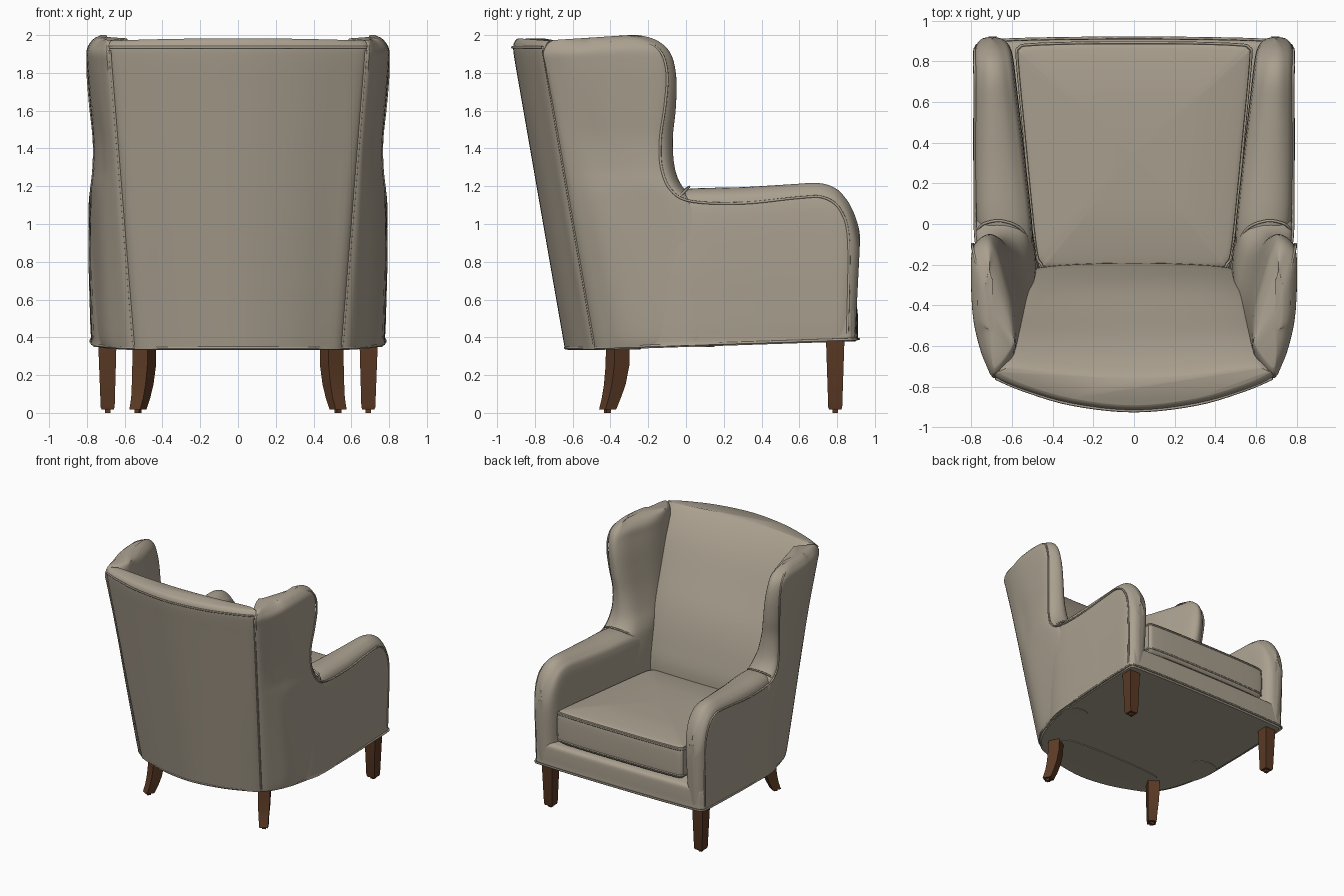
import bpy
import bmesh
import math
from mathutils import Vector

if "Cube" in bpy.data.objects:
    bpy.data.objects.remove(bpy.data.objects["Cube"], do_unlink=True)


def make_material(name, color):
    material = bpy.data.materials.new(name)
    material.use_nodes = True
    material.diffuse_color = color
    material.node_tree.nodes["Principled BSDF"].inputs["Base Color"].default_value = color
    return material


FABRIC = make_material("taupe fabric", (0.40, 0.35, 0.275, 1))
WOOD = make_material("dark walnut", (0.105, 0.042, 0.018, 1))


def spline(points, closed, sub):
    """Smooth curve through the points, sub samples per span."""
    if sub == 1:
        return [Vector(p) for p in points]
    pts = [Vector(p) for p in points]
    count = len(pts)

    def pick(i):
        return pts[i % count] if closed else pts[max(0, min(count - 1, i))]

    result = []
    for i in range(count if closed else count - 1):
        a, b, c, d = (pick(i + k) for k in (-1, 0, 1, 2))
        for step in range(sub):
            t = step / sub
            result.append(b + (c - a) * (t / 2) + (a * 2 - b * 5 + c * 4 - d) * (t * t / 2)
                          + (b * 3 - a - c * 3 + d) * (t ** 3 / 2))
    if not closed:
        result.append(pts[-1])
    return result


def loft(name, rings, material, sub=4, mirror=False):
    """Skin closed key rings into a capped solid."""
    rings = [spline(ring, True, sub) for ring in rings]
    columns = [spline(column, False, sub) for column in zip(*rings)]
    bm = bmesh.new()
    grid = [[bm.verts.new(p) for p in row] for row in zip(*columns)]
    size = len(columns)
    for low, high in zip(grid, grid[1:]):
        for i in range(size):
            j = (i + 1) % size
            bm.faces.new((low[i], low[j], high[j], high[i]))
    bm.faces.new(grid[0])
    bm.faces.new(grid[-1])
    bmesh.ops.recalc_face_normals(bm, faces=bm.faces)
    for face in bm.faces:
        face.smooth = True
    for edge in bm.edges:
        edge.smooth = edge.calc_face_angle(0) < math.radians(40)
    mesh = bpy.data.meshes.new(name)
    bm.to_mesh(mesh)
    bm.free()
    mesh.materials.append(material)
    obj = bpy.data.objects.new(name, mesh)
    bpy.context.collection.objects.link(obj)
    if mirror:
        obj.modifiers.new("mirror", "MIRROR")


def piping(name, points, closed=False, radius=0.007):
    """Thin fabric cord along a smooth path."""
    path = spline(points, closed, 5)
    curve = bpy.data.curves.new(name, "CURVE")
    curve.dimensions = "3D"
    curve.bevel_depth = radius
    curve.bevel_resolution = 1
    line = curve.splines.new("POLY")
    line.points.add(len(path) - 1)
    for point, co in zip(line.points, path):
        point.co = (*co, 1)
    line.use_cyclic_u = closed
    curve.materials.append(FABRIC)
    bpy.context.collection.objects.link(bpy.data.objects.new(name, curve))


def both_sides(half):
    """Complete a half outline that runs from front centre to back centre."""
    return half + [(-p[0], *p[1:]) for p in reversed(half[1:-1])]


def seam(z):
    """Back corner seam: half width and depth at a height."""
    t = (min(z, 1.94) - 0.33) / 1.61
    return 0.55 + 0.13 * t, -0.48 - 0.28 * t


# Backrest: bowed rear panel, cushioned front that rolls over the top
def back_ring(z, front, half, bow=0, shrink=0):
    xs, ys = seam(z)
    ys += shrink
    xs -= shrink / 2
    plan = [(0, front + 0.02 - bow), (half * 0.5, front + 0.015 - bow * 0.75),
            (half - 0.06, front - bow * 0.2), (half, front - 0.03),
            (xs - 0.01, (ys + front - 0.03) / 2), (xs, ys), (xs * 0.8, ys - 0.06),
            (xs * 0.45, ys - 0.127), (0, ys - 0.16)]
    drop = min(0.012, shrink)
    return both_sides([(x, y, z - drop * (x / xs) ** 2) for x, y in plan])


back_rows = [(0.335, -0.26, 0.48), (0.8, -0.21, 0.5), (1.05, -0.25, 0.52), (1.3, -0.33, 0.55),
             (1.55, -0.44, 0.58, 0.02), (1.75, -0.53, 0.61, 0.04), (1.87, -0.6, 0.635, 0.055),
             (1.935, -0.645, 0.64, 0.07, 0.004), (1.968, -0.668, 0.64, 0.085, 0.014),
             (1.983, -0.685, 0.64, 0.095, 0.03)]
loft("backrest", [back_ring(*row) for row in back_rows], FABRIC)


# Wings: outer side panels that curl round to a padded front edge
def wing_ring(z, front, outer, inner, shrink=0):
    xs, ys = seam(z)
    s = shrink
    outer, inner, front = outer - s, inner + s, front - s
    taper = max(0, 1.94 - z) / 1.61
    plan = [(xs, ys + s),
            (xs + (outer - xs) * 0.42, ys + 0.07 + 0.02 * taper + s),
            (outer - 0.03 - 0.04 * taper, ys + 0.19 + 0.01 * taper + s),
            (outer - 0.005 - 0.025 * taper, (ys + front) / 2 + 0.08 * taper),
            (outer, front - 0.1), (outer - 0.025, front - 0.03), ((outer + inner) / 2, front),
            (inner + 0.04, front - 0.055), (inner, front - 0.18),
            ((inner + xs - 0.1) / 2 - 0.02, (ys + front) / 2 - 0.03), (xs - 0.09, ys + 0.12 + s)]
    lift = max(0, min(1, (z - 1.6) / 0.35))
    return [(x, y, z - 0.065 * lift * max(0, -0.3 - y)) for x, y in plan]


wing_rows = [(0.35, 0.15, 0.765, 0.5), (0.45, 0.15, 0.776, 0.5), (0.9, 0.15, 0.782, 0.5),
             (1.1, 0.07, 0.78, 0.505), (1.2, -0.02, 0.775, 0.515), (1.3, -0.06, 0.765, 0.54),
             (1.45, -0.07, 0.765, 0.57), (1.6, -0.055, 0.78, 0.595), (1.75, -0.05, 0.793, 0.615),
             (1.86, -0.065, 0.8, 0.63), (1.93, -0.1, 0.798, 0.635), (1.975, -0.14, 0.79, 0.635, 0.02),
             (1.995, -0.18, 0.785, 0.635, 0.045), (2, -0.2, 0.78, 0.635, 0.06)]
loft("wings", [wing_ring(*row) for row in wing_rows], FABRIC, mirror=True)


def bottom(y):
    """Height of the gently rising underside."""
    return 0.333 + 0.045 * max(0, y + 0.48) / 1.36


# Arms: rounded tops that roll down over the front, full height to the underside
def arm_ring(y, top, shrink=0):
    inner = 0.5 + 0.1 * max(0, y) / 0.85 + shrink
    outer = 0.787 - shrink - 0.35 * max(0, -y)
    mid = (inner + outer) / 2
    low = bottom(y) + 0.006 + shrink / 2
    section = [(outer - 0.03, low), (outer - 0.01, low + 0.03), (outer - 0.002, 0.6),
               (outer + 0.003, 0.82), (outer - 0.004, top - 0.1), (outer - 0.045, top - 0.02),
               (mid, top), (inner + 0.04, top - 0.03), (inner, top - 0.12), (inner, 0.65),
               (inner + 0.01, low + 0.03), (inner + 0.03, low)]
    lean = 0.05 if y > 0.8 else 0
    return [(x, y - lean * max(0, 0.9 - z), z) for x, z in section]


arm_rows = [(-0.25, 1.1), (-0.04, 1.18), (0.3, 1.195), (0.55, 1.21), (0.7, 1.217), (0.79, 1.19),
            (0.85, 1.13, 0.004), (0.888, 1.06, 0.018), (0.912, 0.99, 0.042), (0.921, 0.94, 0.068)]
loft("arms", [arm_ring(*row) for row in arm_rows], FABRIC, mirror=True)

# Seat base with front rail and rounded rear
base_plan = [(0, 0.91), (0.4, 0.907), (0.7, 0.897), (0.76, 0.88), (0.775, 0.8), (0.772, 0.3),
             (0.752, 0), (0.705, -0.22), (0.64, -0.375), (0.55, -0.475), (0.3, -0.588), (0, -0.637)]


def base_ring(scale, height, level=0):
    return both_sides([(x * scale, y * scale, level or bottom(y) + height) for x, y in base_plan])


loft("seat_base", [base_ring(0.985, 0), base_ring(1, 0.02), base_ring(1, 0.05),
                   base_ring(1, 0, 0.5), base_ring(0.995, 0, 0.555), base_ring(0.97, 0, 0.575)], FABRIC)
piping("base_welt", base_ring(1.005, 0.012), True)

# Seat cushion with a soft crown, tilted up slightly toward the front
cushion_plan = [(0, 0.895), (0.3, 0.893), (0.52, 0.885), (0.57, 0.87), (0.578, 0.81),
                (0.54, 0.4), (0.49, -0.1), (0.46, -0.2), (0.4, -0.22), (0, -0.22)]


def cushion_ring(scale, z):
    plan = [(x * scale, 0.34 + (y - 0.34) * scale) for x, y in cushion_plan]
    return both_sides([(x, y, z + 0.02 + 0.03 * (y - 0.34)) for x, y in plan])


cushion_rows = [(0.96, 0.555), (0.99, 0.575), (1, 0.62), (1, 0.76), (0.985, 0.805),
                (0.94, 0.825), (0.6, 0.85), (0.3, 0.857), (0.03, 0.86)]
loft("seat_cushion", [cushion_ring(*row) for row in cushion_rows], FABRIC)
for level, label in ((0.8, "upper"), (0.585, "lower")):
    piping(label + "_cushion_welt", cushion_ring(0.993, level), True)

# Welts on the back panel, side panels and wing joints
piping("back_top_welt", [(x * 0.68, seam(1.935)[1] - 0.16 * (1 - x * x), 1.935)
                         for x in (-1, -0.8, -0.45, 0, 0.45, 0.8, 1)])
side_path = [(0.765, -0.4, 1.965), (0.765, -0.25, 1.97), (0.788, -0.14, 1.92), (0.795, -0.1, 1.8),
             (0.782, -0.11, 1.63), (0.763, -0.135, 1.45), (0.764, -0.13, 1.3), (0.777, -0.08, 1.18),
             (0.782, 0.03, 1.12), (0.782, 0.3, 1.11), (0.782, 0.6, 1.14), (0.782, 0.73, 1.14),
             (0.784, 0.82, 1.07), (0.782, 0.862, 0.9), (0.774, 0.855, 0.42)]
joint = [(0.775, -0.04, 1.14), (0.74, 0.0, 1.18), (0.65, 0.015, 1.195), (0.55, -0.03, 1.16),
         (0.505, -0.15, 1.05)]
for side, label in ((1, "left"), (-1, "right")):
    piping(label + "_back_welt", [(side * seam(z)[0], seam(z)[1], z) for z in (0.36, 0.9, 1.4, 1.92)])
    piping(label + "_side_welt", [(side * x, y, z) for x, y, z in side_path])
    piping(label + "_wing_joint", [(side * x, y, z) for x, y, z in joint])


# Legs: tapered front posts and curved, turned rear legs, each on a small glide
def leg(name, path, angle):
    x, y, z, _ = path[-1]
    path = path + [(x, y, z, 0.014), (x, y, 0, 0.014)]
    rings = []
    for x, y, z, half in path:
        corners = [angle + math.pi * (k / 2 + 0.25) for k in range(4)]
        rings.append([(x + half * math.sqrt(2) * math.cos(a), y + half * math.sqrt(2) * math.sin(a), z)
                      for a in corners])
    loft(name, rings, WOOD, sub=1, mirror=True)


leg("front_legs", [(0.692, 0.79, 0.42, 0.05), (0.69, 0.79, 0.03, 0.037), (0.69, 0.79, 0.018, 0.032)], 0)
leg("back_legs", [(0.495, -0.36, 0.4, 0.046), (0.497, -0.363, 0.25, 0.046), (0.505, -0.377, 0.15, 0.042),
                  (0.515, -0.395, 0.08, 0.037), (0.53, -0.415, 0.018, 0.033)], math.radians(30))
